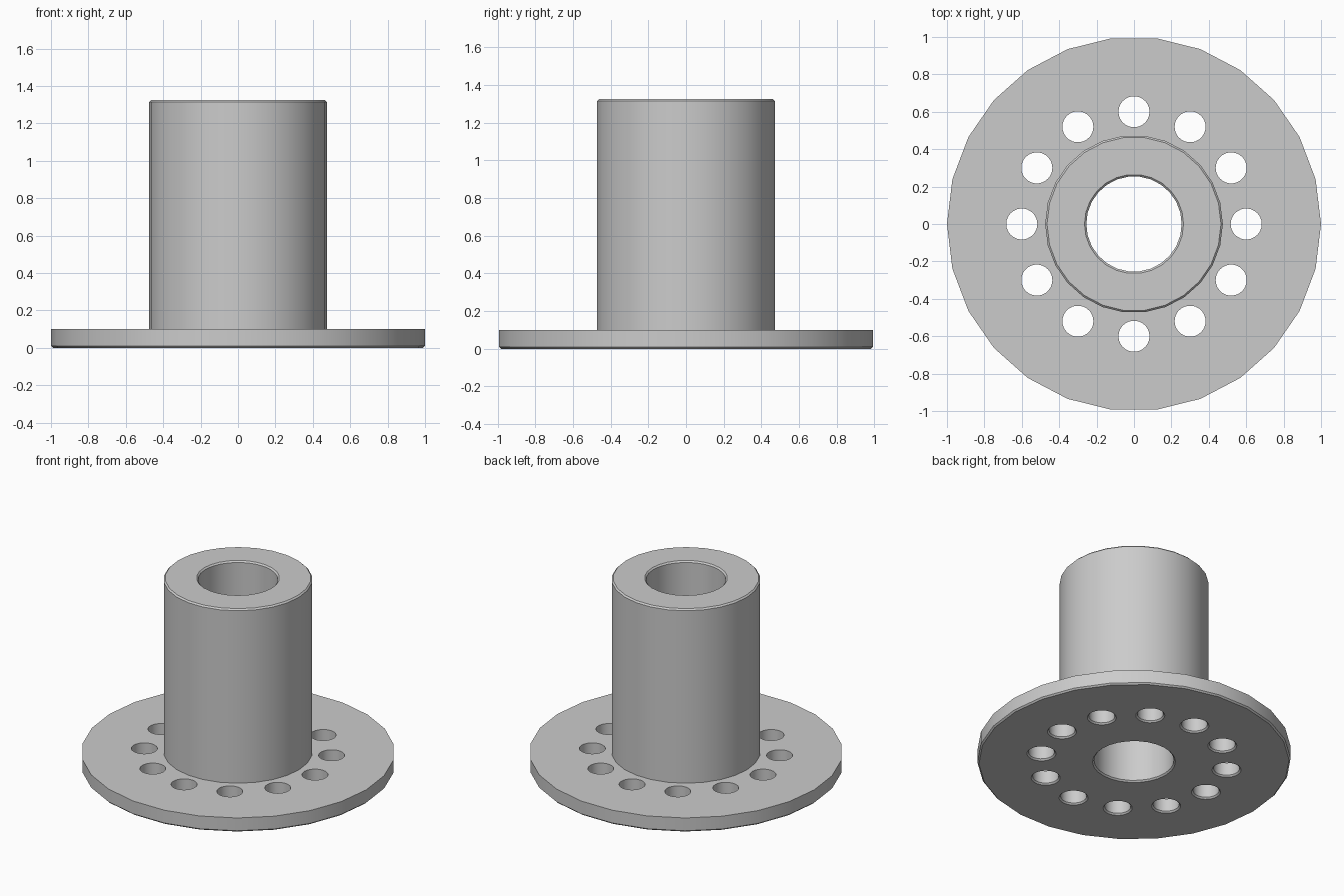
import bpy
import math

cube = bpy.data.objects.get("Cube")
if cube:
    bpy.data.objects.remove(cube, do_unlink=True)

# Plain grey metal
grey = bpy.data.materials.new("grey_metal")
grey.use_nodes = True
colour = (0.6, 0.6, 0.6, 1)
grey.diffuse_color = colour
grey.node_tree.nodes["Principled BSDF"].inputs["Base Color"].default_value = colour


def lathe(name, profile, sides, centre=(0, 0), closed=True):
    """Turn a (radius, z) profile round a vertical axis; open profiles get end caps."""
    n = len(profile)
    verts = []
    for i in range(sides):
        a = math.tau * i / sides
        verts += [(centre[0] + r * math.cos(a), centre[1] + r * math.sin(a), z)
                  for r, z in profile]
    faces = []
    for i in range(sides):
        j = (i + 1) % sides
        for k in range(n if closed else n - 1):
            m = (k + 1) % n
            faces.append((i * n + k, j * n + k, j * n + m, i * n + m))
    if not closed:
        faces.append([i * n for i in reversed(range(sides))])
        faces.append([i * n + n - 1 for i in range(sides)])
    mesh = bpy.data.meshes.new(name)
    mesh.from_pydata(verts, [], faces)
    mesh.materials.append(grey)
    obj = bpy.data.objects.new(name, mesh)
    bpy.context.collection.objects.link(obj)
    return obj


CHAMFER = 0.01
FLANGE_R, FLANGE_Z = 1.0, 0.1
TUBE_R, TUBE_Z = 0.475, 1.325
BORE_R = 0.255
HOLE_R, HOLE_RING = 0.083, 0.6

# Flange, tube and bore as one turned body with chamfered rims
body = lathe("flanged_bushing", [
    (BORE_R + CHAMFER, 0), (FLANGE_R - CHAMFER, 0), (FLANGE_R, CHAMFER),
    (FLANGE_R, FLANGE_Z), (TUBE_R, FLANGE_Z),
    (TUBE_R, TUBE_Z - CHAMFER), (TUBE_R - CHAMFER, TUBE_Z),
    (BORE_R + CHAMFER, TUBE_Z), (BORE_R, TUBE_Z - CHAMFER), (BORE_R, CHAMFER),
], 26)

# Ring of twelve bolt holes, flared at the underside
cutters = []
for i in range(12):
    a = math.tau * i / 12
    cutter = lathe("bolt_hole_cutter", [
        (HOLE_R + 3 * CHAMFER, -2 * CHAMFER), (HOLE_R, CHAMFER),
        (HOLE_R, FLANGE_Z + 0.05),
    ], 26, (HOLE_RING * math.cos(a), HOLE_RING * math.sin(a)), closed=False)
    cutter.hide_render = True
    cutters.append(cutter)
    cut = body.modifiers.new("bolt_hole", "BOOLEAN")
    cut.operation = "DIFFERENCE"
    cut.solver = "EXACT"
    cut.object = cutter

# Apply the cuts and discard the cutters
bpy.ops.object.select_all(action="DESELECT")
bpy.context.view_layer.objects.active = body
body.select_set(True)
for mod in list(body.modifiers):
    bpy.ops.object.modifier_apply(modifier=mod.name)
for cutter in cutters:
    bpy.data.objects.remove(cutter, do_unlink=True)
bpy.ops.object.shade_smooth_by_angle(angle=math.radians(30))
